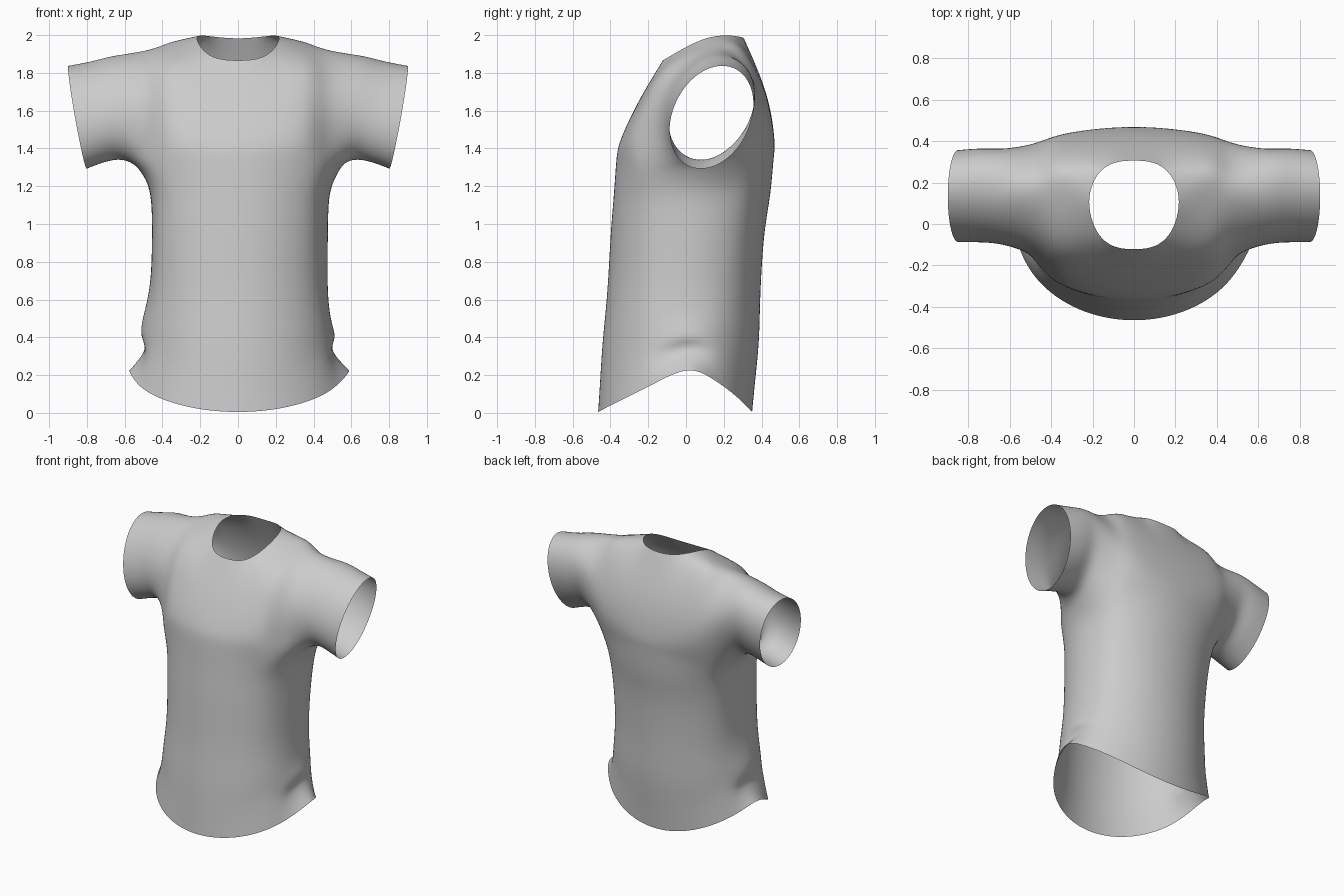
import bpy
import bmesh
from math import sin, cos, pi, radians
from mathutils import Vector

cube = bpy.data.objects.get("Cube")
if cube:
    bpy.data.objects.remove(cube, do_unlink=True)

bm = bmesh.new()
COLS = 9
UPPER_HALF_WIDTH = 0.52


def strip(a, b, closed=False):
    """Join two rows of vertices with quads."""
    count = len(a) if closed else len(a) - 1
    for i in range(count):
        j = (i + 1) % len(a)
        bm.faces.new((a[i], a[j], b[j], b[i]))


# Torso rows: side height, middle height, right and left seam position,
# half width of the panels, front depth, back depth, depth of the side seam
torso = [
    (.225, .005, .575, .59, .57, -.465, .35, 0),
    (.33, .16, .49, .495, .53, -.455, .365, 0),
    (.40, .29, .51, .515, .51, -.447, .378, 0),
    (.50, .44, .505, .49, .495, -.435, .388, 0),
    (.68, .66, .465, .475, .472, -.415, .395, .01),
    (.95, .95, .455, .477, .466, -.398, .415, .03),
    (1.15, 1.15, .463, .485, .474, -.382, .445, .05),
    (1.27, 1.34, .51, .53, .515, -.368, .463, .07),
]
front, back = [], []
for z_side, z_mid, right, left, width, y_front, y_back, y_seam in torso:
    squareness = 1.07 - .34 * z_side            # rounder at the hem
    rows = []
    for y_mid, hem_curve in ((y_front, 1.1), (y_back, 1.7)):
        row = []
        for i in range(COLS):
            if rows and i in (0, COLS - 1):
                row.append(rows[0][i])          # shared side seam
                continue
            a = pi * i / (COLS - 1)
            s = max(sin(a), 0.0)
            x = {0: -right, COLS - 1: left}.get(i, -cos(a) * width)
            y = y_seam + (y_mid - y_seam) * s ** squareness
            z = z_side + (z_mid - z_side) * s ** hem_curve
            row.append(bm.verts.new((x, y, z)))
        rows.append(row)
    front.append(rows[0])
    back.append(rows[1])
for sheet in (front, back):
    for low, high in zip(sheet, sheet[1:]):
        strip(low, high)


# Chest and upper back: middle depth and height, armhole depth and height,
# with the two corner points that round the neck opening
def upper_rows(levels, neck_corner, squareness):
    rows = []
    for y_mid, z_mid, y_edge, z_edge in levels:
        row = []
        for i in range(1, COLS - 1):
            a = pi * i / (COLS - 1)
            w = max((sin(a) - sin(pi / 8)) / (1 - sin(pi / 8)), 0.0)
            row.append(bm.verts.new((-cos(a) * UPPER_HALF_WIDTH,
                                     y_edge + (y_mid - y_edge) * w ** squareness,
                                     z_edge + (z_mid - z_edge) * w)))
        rows.append(row)
    x, y, z = neck_corner
    rows[-1][2].co = (-x, y, z)
    rows[-1][4].co = (x, y, z)
    return rows


chest = [front[-1][1:-1]] + upper_rows(
    [(-.34, 1.46, -.165, 1.45), (-.245, 1.66, -.14, 1.64), (-.12, 1.868, -.03, 1.815)],
    (.15, -.075, 1.893), .7)
upper_back = [back[-1][1:-1]] + upper_rows(
    [(.467, 1.45, .382, 1.53), (.425, 1.69, .372, 1.72), (.305, 1.983, .275, 1.868)],
    (.145, .27, 1.993), 1)
for sheet in (chest, upper_back):
    for low, high in zip(sheet, sheet[1:]):
        strip(low, high)

# Shoulders and sleeves
shoulder_line = [(.48, .15, 1.92), (.36, .145, 1.944), (.217, .11, 1.985)]
# Sleeve rings: x, slant, centre y, radius y, centre z, radius z
sleeve = [
    (.62, .03, .13, .235, 1.612, .27),
    (.73, .04, .138, .227, 1.597, .256),
    (.85, .05, .135, .222, 1.565, .263),
]
for side, edge, seam in ((-1, 0, 0), (1, -1, -1)):
    seam_row = [bm.verts.new((side * x, y, z)) for x, y, z in shoulder_line]
    for sheet in (chest, upper_back):
        top = sheet[-1][:3] if side < 0 else sheet[-1][:-4:-1]
        strip(top, seam_row)
    ring = [front[-1][seam]] + [row[edge] for row in chest] + [seam_row[0]]
    ring += [row[edge] for row in reversed(upper_back)]
    for x, slant, yc, ry, zc, rz in sleeve:
        new_ring = []
        for k in range(len(ring)):
            t = radians(-90 - 360 * k / len(ring))
            new_ring.append(bm.verts.new((side * (x + slant * sin(t)),
                                          yc + ry * cos(t),
                                          zc + rz * sin(t) + .07 * cos(t))))
        strip(ring, new_ring, closed=True)
        ring = new_ring

# Make all faces point outward
bmesh.ops.recalc_face_normals(bm, faces=bm.faces[:])
bm.normal_update()
if front[2][4].normal.y > 0:
    bmesh.ops.reverse_faces(bm, faces=bm.faces[:])

mesh = bpy.data.meshes.new("shirt")
bm.to_mesh(mesh)
bm.free()
shirt = bpy.data.objects.new("shirt", mesh)
bpy.context.collection.objects.link(shirt)
for poly in mesh.polygons:
    poly.use_smooth = True

# Smooth cloth surface
subsurf = shirt.modifiers.new("smooth_cloth", 'SUBSURF')
subsurf.levels = subsurf.render_levels = 3

# Adjust the cage so the smoothed cloth passes close to the planned points
targets = [v.co.copy() for v in mesh.vertices]
for _ in range(3):
    mesh.update()
    shirt.update_tag()
    bpy.context.view_layer.update()
    smooth = shirt.evaluated_get(bpy.context.evaluated_depsgraph_get())
    points = [Vector(v.co) for v in smooth.data.vertices[:len(targets)]]
    for vert, target, point in zip(mesh.vertices, targets, points):
        vert.co += target - point
mesh.update()

# Plain grey cloth
cloth = bpy.data.materials.new("grey_cloth")
cloth.use_nodes = True
grey = (0.6, 0.6, 0.6, 1)
cloth.diffuse_color = grey
cloth.node_tree.nodes["Principled BSDF"].inputs["Base Color"].default_value = grey
mesh.materials.append(cloth)
